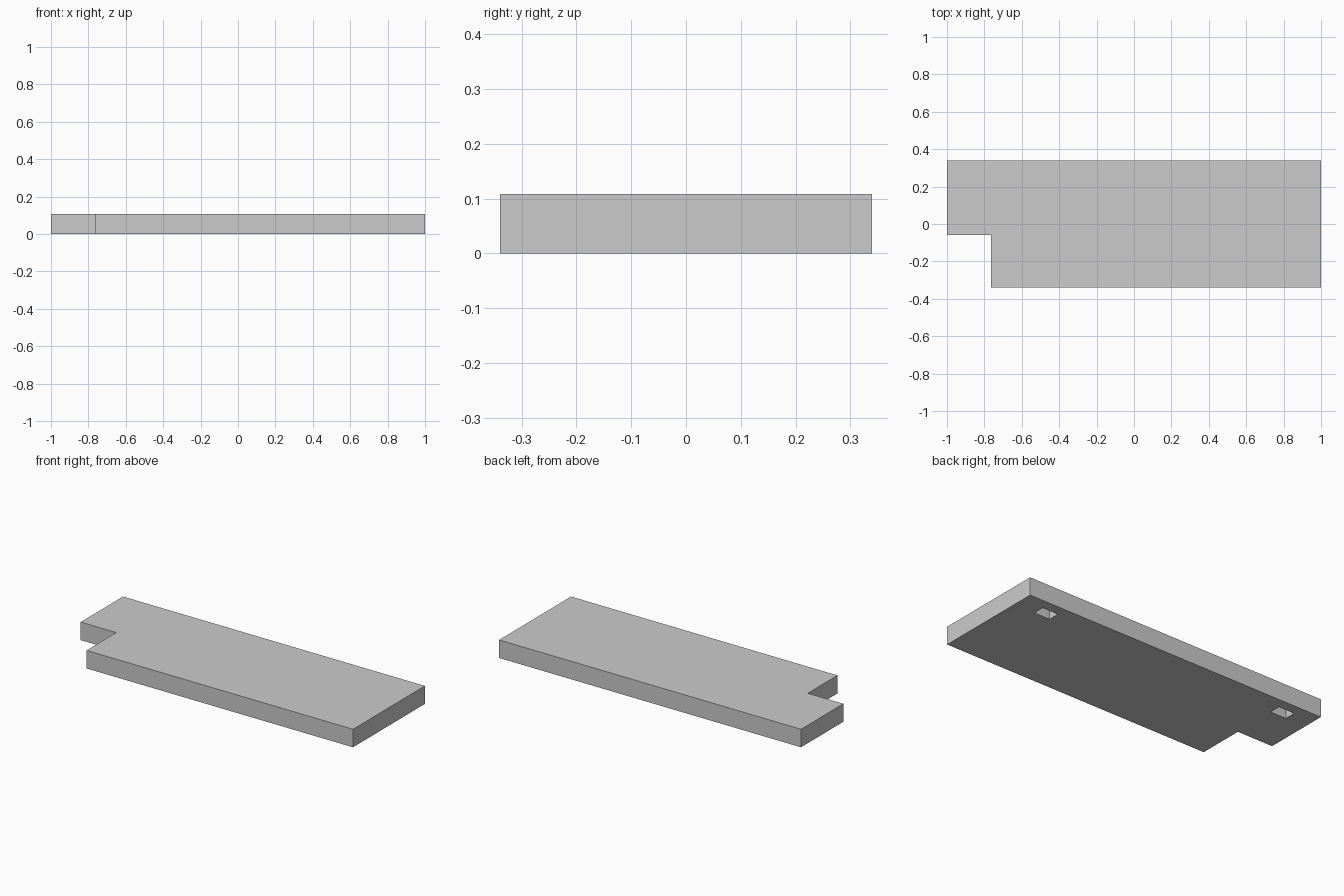
import bpy, bmesh

if "Cube" in bpy.data.objects:
    bpy.data.objects.remove(bpy.data.objects["Cube"])

H = 0.108          # slab thickness
DEPTH = 0.085      # blind pocket depth


def prism(name, outline, z0, z1):
    bm = bmesh.new()
    face = bm.faces.new([bm.verts.new((x, y, z0)) for x, y in outline])
    ext = bmesh.ops.extrude_face_region(bm, geom=[face])
    verts = [v for v in ext["geom"] if isinstance(v, bmesh.types.BMVert)]
    bmesh.ops.translate(bm, verts=verts, vec=(0, 0, z1 - z0))
    bmesh.ops.recalc_face_normals(bm, faces=bm.faces)
    mesh = bpy.data.meshes.new(name)
    bm.to_mesh(mesh)
    bm.free()
    obj = bpy.data.objects.new(name, mesh)
    bpy.context.collection.objects.link(obj)
    return obj


# Slab with a notched front left corner
slab = prism("shelf_board", [(-0.765, -0.34), (1, -0.34), (1, 0.34),
                             (-1, 0.34), (-1, -0.06), (-0.765, -0.06)], 0, H)

# Two blind rectangular pockets in the underside
for side, x in (("left", -0.815), ("right", 0.81)):
    y, w, d = 0.245, 0.052, 0.034
    cutter = prism(side + "_pocket_cutter", [(x - w, y - d), (x + w, y - d),
                                             (x + w, y + d), (x - w, y + d)], -0.05, DEPTH)
    mod = slab.modifiers.new(side + "_pocket", "BOOLEAN")
    mod.operation = "DIFFERENCE"
    mod.solver = "EXACT"
    mod.object = cutter
    cutter.hide_render = True
    cutter.hide_set(True)
